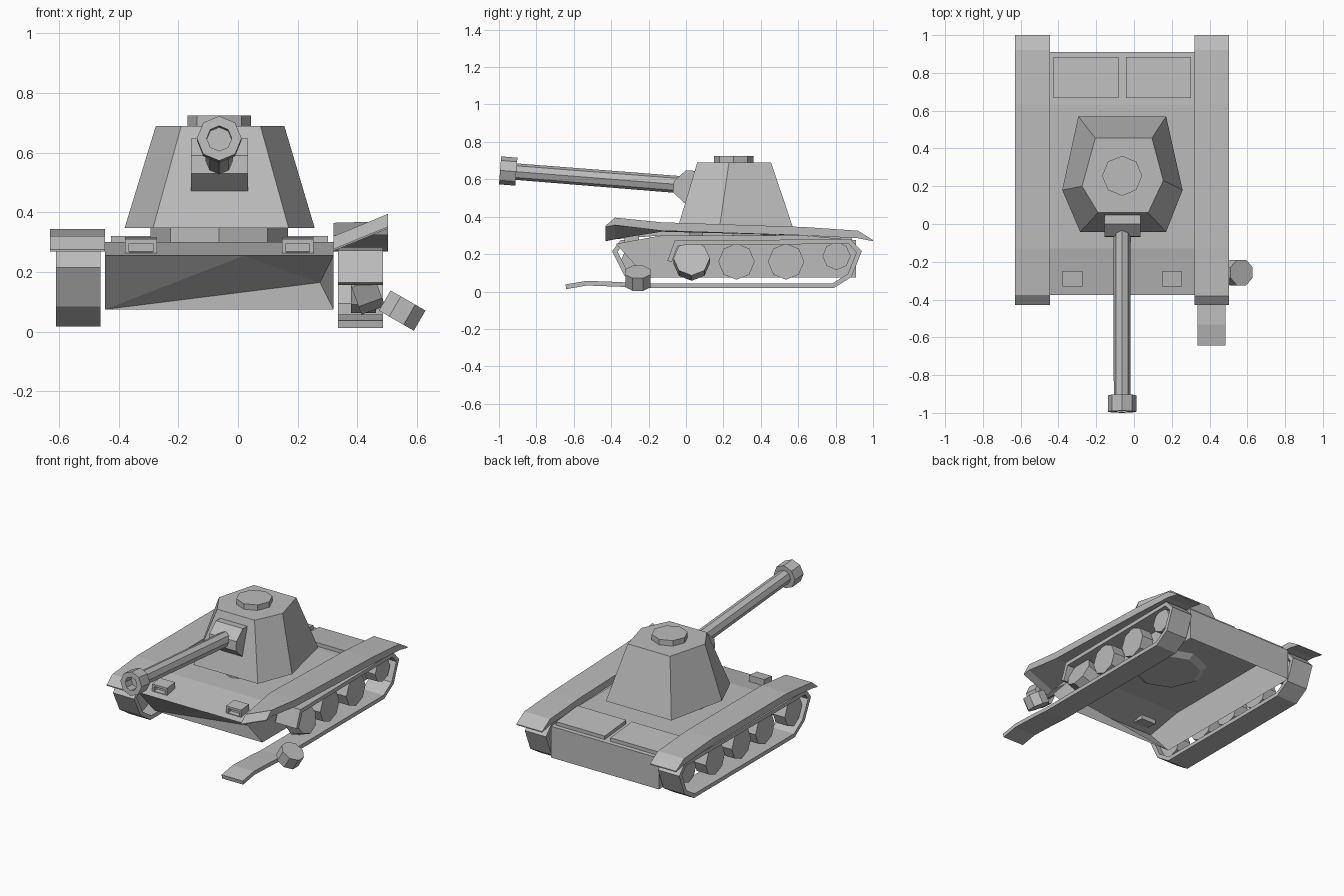
import bpy, bmesh, math
from mathutils import Vector, Matrix

if "Cube" in bpy.data.objects:
    bpy.data.objects.remove(bpy.data.objects["Cube"])

CX = -0.063            # centre line of the vehicle
grey = bpy.data.materials.new("plain grey")
grey.diffuse_color = (0.5, 0.5, 0.5, 1)
grey.use_nodes = True
grey.node_tree.nodes["Principled BSDF"].inputs["Base Color"].default_value = grey.diffuse_color


def make(name, verts, faces, matrix=None):
    bm = bmesh.new()
    vs = [bm.verts.new(v) for v in verts]
    for f in faces:
        bm.faces.new([vs[i] for i in f])
    bmesh.ops.recalc_face_normals(bm, faces=bm.faces)
    me = bpy.data.meshes.new(name)
    bm.to_mesh(me)
    bm.free()
    me.materials.append(grey)
    ob = bpy.data.objects.new(name, me)
    if matrix:
        ob.matrix_world = matrix
    bpy.context.collection.objects.link(ob)
    return ob


def loft(name, rings, caps=True, loop=False, matrix=None):
    """Skin a list of equal-sized closed sections."""
    n, m = len(rings[0]), len(rings)
    faces = []
    for r in range(m if loop else m - 1):
        a, b = r * n, ((r + 1) % m) * n
        faces += [(a + i, a + (i + 1) % n, b + (i + 1) % n, b + i) for i in range(n)]
    if caps and not loop:
        faces += [tuple(range(n)), tuple(range((m - 1) * n, m * n))]
    return make(name, [v for r in rings for v in r], faces, matrix)


def lathe(name, profile, matrix, sides=8, turn=0.0):
    """Turn (radius, height) points about local z."""
    rings = [[(r * math.cos(turn + math.tau * i / sides),
               r * math.sin(turn + math.tau * i / sides), z) for i in range(sides)]
             for r, z in profile]
    return loft(name, rings, matrix=matrix)


def at(x, y, z, axis=(0, 0, 1)):
    q = Vector((0, 0, 1)).rotation_difference(Vector(axis))
    return Matrix.Translation((x, y, z)) @ q.to_matrix().to_4x4()


def track(name, pts, x0, x1, closed, t=0.025):
    """Belt of thickness t along (y, z) points, running with its inside on the left."""
    P = [Vector(p) for p in pts]
    n = len(P)
    rings = []
    for i, p in enumerate(P):
        a = P[i - 1] if closed or i else None
        b = P[(i + 1) % n] if closed or i < n - 1 else None
        d1 = (p - a).normalized() if a is not None else (b - p).normalized()
        d2 = (b - p).normalized() if b is not None else d1
        n1, n2 = Vector((-d1.y, d1.x)), Vector((-d2.y, d2.x))
        q = p + (n1 + n2) * (t / (1 + n1.dot(n2)))
        rings.append([(x0, p.x, p.y), (x1, p.x, p.y), (x1, q.x, q.y), (x0, q.x, q.y)])
    loft(name, rings, loop=closed)


# Hull: open underneath, with the right front corner pushed in
L, R = -0.445, 0.32
side = [(-0.375, 0.255), (-0.13, 0.30), (0.63, 0.30), (0.91, 0.275), (0.91, 0.075), (-0.21, 0.075)]
verts = [(x, y, z) for x in (L, R) for y, z in side]
verts += [(0.02, -0.375, 0.255), (0.275, -0.21, 0.165)]
make("hull", verts, [
    (0, 1, 2, 3, 4, 5), (6, 7, 8, 9, 10, 11),
    (0, 12, 6, 7, 1), (1, 7, 8, 2), (2, 8, 9, 3), (3, 9, 10, 4),
    (0, 5, 12), (5, 13, 12), (12, 13, 6), (5, 11, 13), (11, 6, 13)])

# Engine deck plates
for nm, x0, x1 in (("left", -0.425, -0.083), ("right", -0.043, 0.302)):
    loft(nm + "_engine_plate", [[(x0, y, zb), (x1, y, zb), (x1, y, zt), (x0, y, zt)]
                                for y, zb, zt in ((0.667, 0.285, 0.32), (0.885, 0.265, 0.30))])

# Fenders: (y, inner z, outer z, thickness); the right one is bent up at the front
rear = [(0.63, 0.345, 0.345, 0.045), (0.92, 0.325, 0.325, 0.04), (1.0, 0.275, 0.275, 0.006)]
straight = [(-0.43, 0.275, 0.275, 0.006), (-0.375, 0.32, 0.32, 0.04), (-0.13, 0.345, 0.345, 0.045)]
bent = [(-0.43, 0.277, 0.352, 0.006), (-0.38, 0.32, 0.395, 0.04), (-0.13, 0.365, 0.37, 0.045)]
for nm, xi, xo, front in (("left", L, -0.63, straight), ("right", R, 0.503, bent)):
    loft(nm + "_fender", [[(xi, y, a), (xo, y, b), (xo, y, b - t), (xi, y, a - t)]
                          for y, a, b, t in front + rear])

# Tracks: left one whole, right one snapped with a loose end on the ground
back = [(0.79, 0.018), (0.885, 0.078), (0.94, 0.215), (0.88, 0.28)]
track("left_track", [(-0.33, 0.085), (-0.23, 0.018)] + back + [(-0.35, 0.275), (-0.395, 0.215)],
      -0.61, -0.46, True)
track("right_broken_track", [(-0.64, 0.013), (-0.53, 0.032), (-0.36, 0.026), (-0.24, 0.018)]
      + back + [(-0.06, 0.272), (-0.1, 0.165)], 0.335, 0.485, False)

# Road wheels
spots = [(-0.26, 0.16, 0.09), (0.03, 0.163, 0.097), (0.27, 0.16, 0.097),
         (0.535, 0.16, 0.097), (0.805, 0.19, 0.075)]
for i, (y, z, r) in enumerate(spots):
    wheel = [(r, -0.042), (r, 0.042)]
    lathe(f"left_wheel_{i}", wheel, at(-0.54, y, z, (-1, 0, 0)))
    if i:
        axis = (0.94, 0, 0.34) if i == 1 else (1, 0, 0)
        lathe(f"right_wheel_{i}", wheel, at(0.42, y, z, axis))
lathe("fallen_wheel", [(0.073, -0.039), (0.073, 0.039)],
      at(0.55, -0.257, 0.071, (0.5, 0, 0.866)), turn=math.pi / 8)

# Headlights with a recessed front
for nm, x in (("left", -0.325), ("right", 0.20)):
    rings = []
    for w, y, z0, z1 in ((0.053, -0.25, 0.25, 0.318), (0.053, -0.33, 0.258, 0.31),
                         (0.04, -0.33, 0.267, 0.296), (0.04, -0.30, 0.267, 0.296)):
        rings.append([(x - w, y, z0), (x + w, y, z0), (x + w, y, z1), (x - w, y, z1)])
    loft(nm + "_headlight", rings)

# Turret ring, turret body and hatch
lathe("turret_ring", [(0.19, 0.275), (0.23, 0.30), (0.23, 0.35)], at(CX, 0.25, 0))
base = [(-0.295, 0.57), (0.17, 0.57), (0.257, 0.18), (0.17, -0.042), (-0.285, -0.042), (-0.38, 0.18)]
top = [(-0.205, 0.455), (0.095, 0.455), (0.155, 0.23), (0.075, 0.06), (-0.19, 0.06), (-0.275, 0.2)]
loft("turret", [[(x, y, 0.347) for x, y in base], [(x, y, 0.69) for x, y in top]])
lathe("hatch", [(0.106, 0.68), (0.106, 0.725)], at(CX, 0.255, 0))

# Gun mantlet
prof = [(0.05, 0.645), (0.0, 0.648), (-0.065, 0.59), (-0.07, 0.53), (0.0, 0.466), (0.05, 0.47)]
loft("gun_mantlet", [[(x, y, z) for y, z in prof] for x in (-0.157, 0.034)])

# Barrel and hollow muzzle, raised slightly towards the front
aim = Vector((0, -0.997, 0.079))
lathe("gun_barrel", [(0.046, 0.0), (0.044, 0.93)], at(CX, 0.0, 0.569, aim))
lathe("muzzle", [(0.044, 0.91), (0.075, 0.91), (0.075, 0.997), (0.042, 0.997), (0.042, 0.935)],
      at(CX, 0.0, 0.569, aim))
